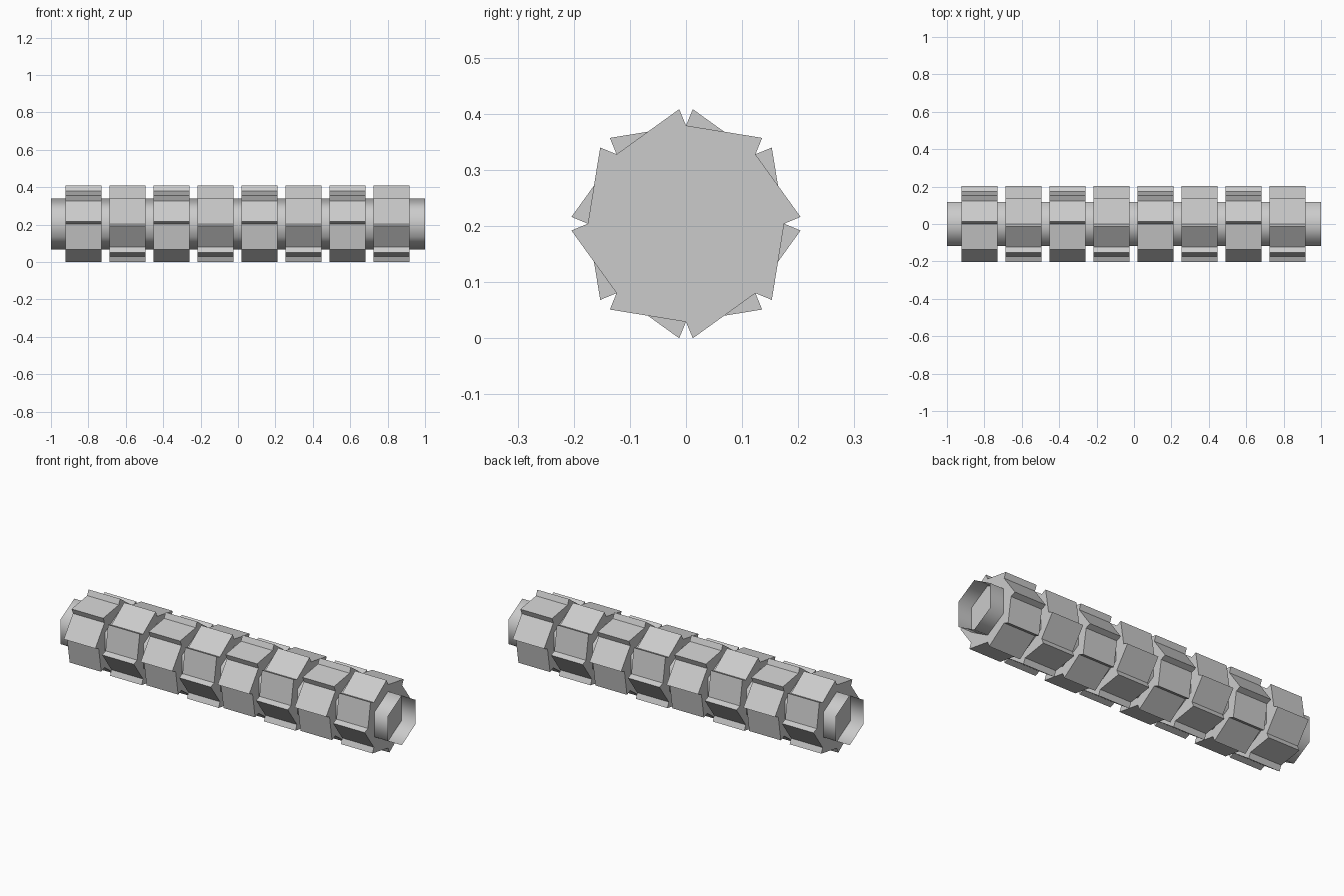
import bpy
import bmesh
from math import sin, cos, radians

cube = bpy.data.objects.get("Cube")
if cube:
    bpy.data.objects.remove(cube, do_unlink=True)

AXIS_Z = 0.204
TEETH = 8
STEP = 360 / TEETH
TIP_R, NOTCH_R = 0.2045, 0.175
TIP_LAG = 3.4

grey = bpy.data.materials.new("light grey")
grey.use_nodes = True
colour = (0.6, 0.6, 0.6, 1)
grey.diffuse_color = colour
grey.node_tree.nodes["Principled BSDF"].inputs["Base Color"].default_value = colour


def polar(radius, degrees):
    return radius * cos(radians(degrees)), radius * sin(radians(degrees))


def prism(name, profile, x_mid, length, caps=True, smooth=False):
    """Extrude a (y, z) profile along x, centred on x_mid."""
    bm = bmesh.new()
    ends = [[bm.verts.new((x, y, z)) for y, z in profile]
            for x in (-length / 2, length / 2)]
    n = len(profile)
    for i in range(n):
        j = (i + 1) % n
        bm.faces.new((ends[0][i], ends[0][j], ends[1][j], ends[1][i]))
    if caps:
        bm.faces.new(ends[0][::-1])
        bm.faces.new(ends[1])
    for face in bm.faces:
        face.smooth = smooth
    # Side faces run counter-clockwise seen from +x, so flip them outward if needed
    bm.normal_update()
    side = bm.faces[:][0]
    y, z = side.calc_center_median().yz
    if side.normal.y * y + side.normal.z * z < 0:
        for face in bm.faces[:][:n]:
            face.normal_flip()
    mesh = bpy.data.meshes.new(name)
    bm.to_mesh(mesh)
    bm.free()
    mesh.materials.append(grey)
    obj = bpy.data.objects.new(name, mesh)
    obj.location = (x_mid, 0, AXIS_Z)
    bpy.context.collection.objects.link(obj)
    return obj


# Open six-sided core tube, smooth shaded
hexagon = [polar(0.137, 90 + 60 * i) for i in range(6)]
prism("core_tube", hexagon, 0, 2, caps=False, smooth=True)

# Saw-tooth profile: a notch, then a tip just past it
saw = []
for k in range(TEETH):
    saw += [polar(NOTCH_R, k * STEP), polar(TIP_R, k * STEP + TIP_LAG)]
mirrored_saw = [(-y, z) for y, z in reversed(saw)]

# Eight toothed rings along the core, alternating in direction
for i in range(8):
    profile = saw if i % 2 else mirrored_saw
    prism(f"toothed_ring_{i + 1}", profile, -0.825 + 0.235 * i, 0.193)
